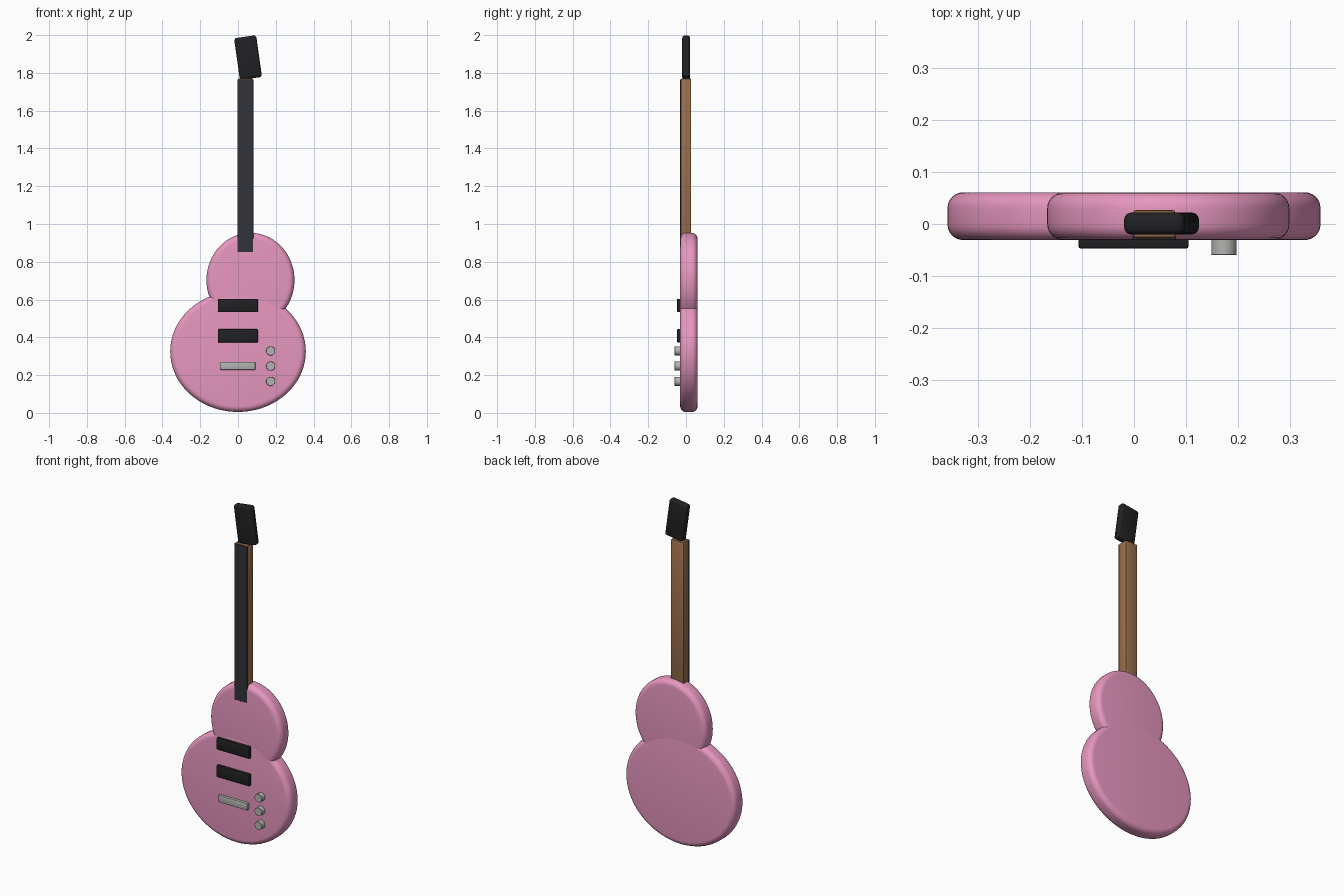
import bpy
from math import radians

if "Cube" in bpy.data.objects:
    bpy.data.objects.remove(bpy.data.objects["Cube"])


def material(name, rgb):
    m = bpy.data.materials.new(name)
    m.diffuse_color = (*rgb, 1)
    m.use_nodes = True
    m.node_tree.nodes["Principled BSDF"].inputs["Base Color"].default_value = m.diffuse_color
    return m


PINK = material("pink", (0.80, 0.31, 0.52))
BLACK = material("black", (0.015, 0.015, 0.017))
EBONY = material("ebony", (0.032, 0.034, 0.042))
WOOD = material("wood", (0.33, 0.16, 0.075))
METAL = material("metal", (0.45, 0.45, 0.44))


def finish(name, mat, bevel, segments):
    o = bpy.context.object
    o.name = name
    o.data.materials.append(mat)
    bpy.ops.object.transform_apply(location=False, rotation=True, scale=True)
    if bevel:
        b = o.modifiers.new("bevel", 'BEVEL')
        b.width, b.segments, b.limit_method = bevel, segments, 'ANGLE'
        bpy.ops.object.modifier_apply(modifier=b.name)
    bpy.ops.object.shade_smooth_by_angle(angle=radians(35))
    return o


def box(name, x, y, z, mat, bevel=0.0, segments=2, tilt=0.0):
    """Box from (min, max) ranges, tilted about y."""
    bpy.ops.mesh.primitive_cube_add(size=1, location=[(a + b) / 2 for a, b in (x, y, z)],
                                    rotation=(0, radians(tilt), 0))
    bpy.context.object.scale = [b - a for a, b in (x, y, z)]
    return finish(name, mat, bevel, segments)


def disc(name, x, z, rx, rz, y, mat, bevel, segments, sides):
    """Elliptical disc with its axis along y."""
    bpy.ops.mesh.primitive_cylinder_add(vertices=sides, radius=1, depth=y[1] - y[0],
                                        location=(x, sum(y) / 2, z), rotation=(radians(90), 0, 0))
    bpy.context.object.scale = (rx, rz, 1)
    return finish(name, mat, bevel, segments)


# Body: two overlapping rounded discs
disc("lower_body", 0, 0.325, 0.359, 0.32, (-0.031, 0.061), PINK, 0.03, 6, 72)
disc("upper_body", 0.066, 0.703, 0.233, 0.25, (-0.0305, 0.0605), PINK, 0.03, 6, 72)

# Neck, fingerboard and tilted headstock
neck = box("neck", (-0.002, 0.08), (-0.027, 0.027), (0.85, 1.77), WOOD, 0.006, 2)
box("fingerboard", (-0.003, 0.081), (-0.031, -0.024), (0.85, 1.765), EBONY, 0.001, 1)
box("headstock", (-0.006, 0.112), (-0.02, 0.022), (1.7695, 1.9925), BLACK, 0.014, 4, tilt=-8)

# Pickups
for i, z in enumerate((0.569, 0.408)):
    box(f"pickup_{i + 1}", (-0.107, 0.105), (-0.047, -0.02), (z - 0.035, z + 0.035), BLACK, 0.004, 2)

# Bridge and control knobs
box("bridge", (-0.096, 0.092), (-0.046, -0.02), (0.228, 0.27), METAL, 0.004, 2)
for i, z in enumerate((0.328, 0.248, 0.167)):
    disc(f"knob_{i + 1}", 0.173, z, 0.024, 0.024, (-0.06, -0.02), METAL, 0.001, 1, 32)
